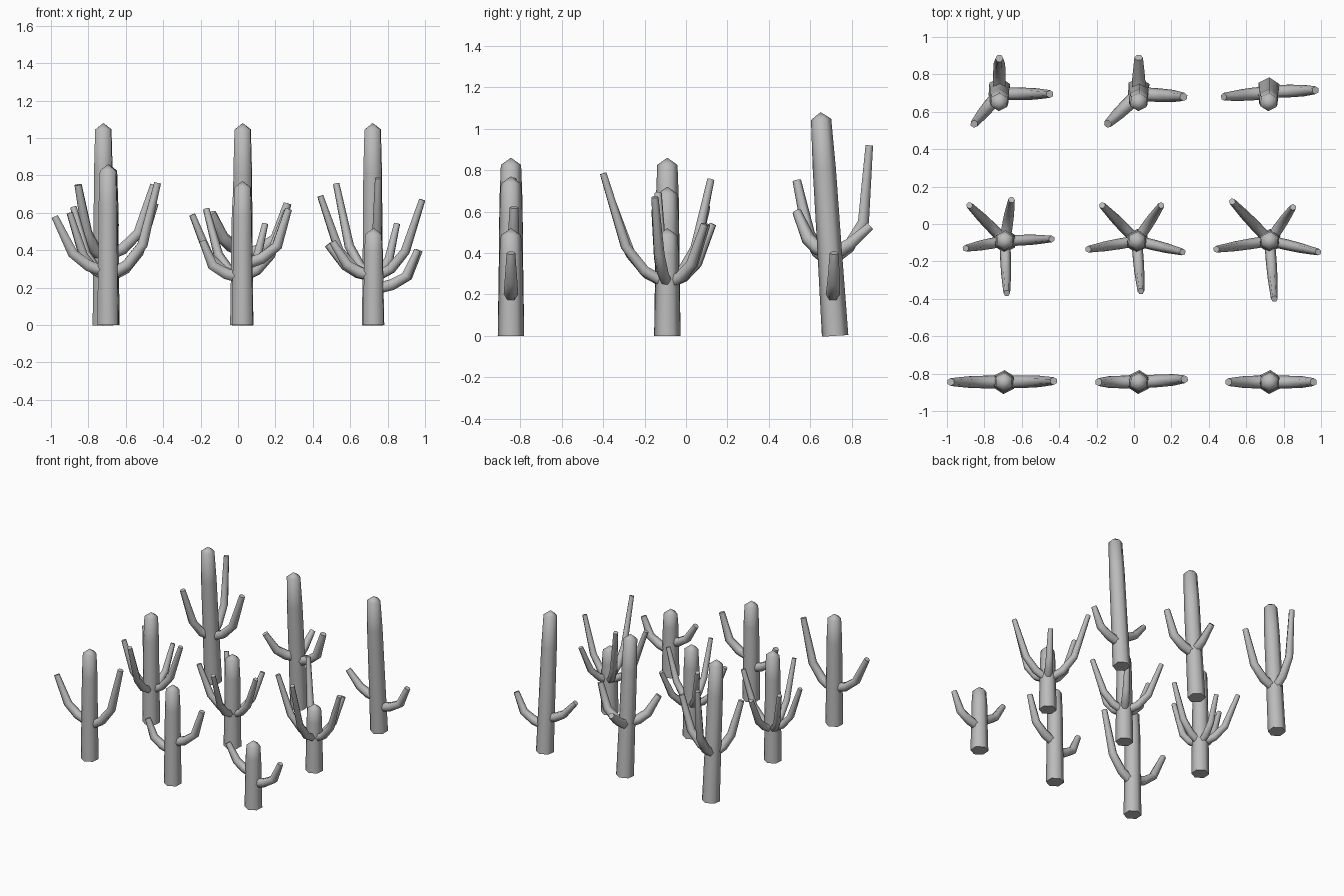
import bpy
import bmesh
import math
from mathutils import Vector

SIDES = 6

default_cube = bpy.data.objects.get("Cube")
if default_cube:
    bpy.data.objects.remove(default_cube, do_unlink=True)

# Single plain colour
grey = bpy.data.materials.new("plain_grey")
grey.use_nodes = True
grey.diffuse_color = (0.5, 0.5, 0.5, 1)
shader = next(n for n in grey.node_tree.nodes if n.type == 'BSDF_PRINCIPLED')
shader.inputs["Base Color"].default_value = grey.diffuse_color
shader.inputs["Roughness"].default_value = 0.8


def add_tube(bm, path, radii, side_hint):
    """Sweep a polygon along the path, mitred at each bend, with closed ends."""
    path = [Vector(p) for p in path]
    rings = []
    for i, point in enumerate(path):
        before = path[max(i - 1, 0)]
        after = path[min(i + 1, len(path) - 1)]
        tangent = (after - before).normalized()
        across = (side_hint - tangent * side_hint.dot(tangent)).normalized()
        other = tangent.cross(across)
        ring = []
        for k in range(SIDES):
            angle = math.tau * k / SIDES
            offset = across * math.cos(angle) + other * math.sin(angle)
            ring.append(bm.verts.new(point + offset * radii[i]))
        rings.append(ring)
    for low, high in zip(rings, rings[1:]):
        for k in range(SIDES):
            n = (k + 1) % SIDES
            bm.faces.new((low[k], low[n], high[n], high[k]))
    bm.faces.new(rings[0][::-1])
    bm.faces.new(rings[-1])
    return rings[-1]


def finish(bm, name):
    bmesh.ops.recalc_face_normals(bm, faces=bm.faces[:])
    mesh = bpy.data.meshes.new(name)
    bm.to_mesh(mesh)
    bm.free()
    mesh.materials.append(grey)
    obj = bpy.data.objects.new(name, mesh)
    bpy.context.collection.objects.link(obj)
    bpy.ops.object.select_all(action='DESELECT')
    obj.select_set(True)
    bpy.context.view_layer.objects.active = obj
    bpy.ops.object.shade_smooth_by_angle(angle=math.radians(62))


def cactus(name, x, y, height, arms, lean=0.0, thick=1.0):
    """Arms: tip offset x, tip offset y, joint height, tip height, bend position."""
    def axis(z):
        return Vector((x, y + lean * z / height, z))

    # Trunk with a pointed cap
    bm = bmesh.new()
    shoulder = height - 0.035
    levels = [0, height * 0.4, height * 0.75, shoulder]
    last = add_tube(bm, [axis(z) for z in levels],
                    [0.064, 0.059, 0.056, 0.049], Vector((0.9, 0.45, 0)))
    cap = next(f for f in bm.faces if set(f.verts) == set(last))
    tip = bmesh.ops.poke(bm, faces=[cap])["verts"][0]
    tip.co = axis(height)
    finish(bm, name + "_trunk")

    # Upswept tapering arms
    for i, (dx, dy, joint, top, bend) in enumerate(arms):
        start = axis(joint)
        end = Vector((x + dx, y + dy, top))
        path = []
        for along, rise in ((0, 0), (bend * 0.55, 0.12), (bend, 0.34), (1, 1)):
            point = start.lerp(end, along)
            point.z = joint + (top - joint) * rise
            path.append(point)
        bm = bmesh.new()
        outward = Vector((dx, dy, 0))
        sideways = outward.cross(Vector((0, 0, 1))).normalized()
        add_tube(bm, path, [r * thick for r in (0.034, 0.034, 0.031, 0.021)], sideways)
        finish(bm, f"{name}_arm_{i + 1}")


# Front row: two arms each
cactus("front_right", -0.695, -0.845, 0.86,
       [(-0.285, 0, 0.28, 0.58, 0.66), (0.265, 0.005, 0.26, 0.76, 0.7)])
cactus("front_middle", 0.025, -0.845, 0.77,
       [(-0.215, 0, 0.25, 0.45, 0.75), (0.245, 0.015, 0.32, 0.62, 0.75)])
cactus("front_left", 0.725, -0.845, 0.52,
       [(-0.22, 0, 0.26, 0.445, 0.65), (0.235, 0, 0.19, 0.4, 0.75)])

# Middle row: five arms each
cactus("middle_right", -0.69, -0.09, 0.86,
       [(-0.21, -0.04, 0.25, 0.6, 0.65), (-0.19, 0.19, 0.25, 0.63, 0.65),
        (0.035, 0.22, 0.25, 0.54, 0.65), (0.25, 0.01, 0.25, 0.65, 0.65),
        (0.01, -0.28, 0.25, 0.69, 0.65)], thick=0.85)
cactus("middle_centre", 0.015, -0.09, 0.72,
       [(-0.26, -0.045, 0.25, 0.59, 0.65), (-0.185, 0.19, 0.25, 0.62, 0.65),
        (0.13, 0.19, 0.25, 0.54, 0.65), (0.245, -0.06, 0.25, 0.61, 0.65),
        (0.022, -0.27, 0.25, 0.66, 0.65)], thick=0.85)
cactus("middle_left", 0.725, -0.09, 0.52,
       [(-0.285, -0.045, 0.25, 0.69, 0.65), (-0.2, 0.21, 0.25, 0.755, 0.65),
        (0.125, 0.18, 0.25, 0.54, 0.65), (0.26, -0.06, 0.25, 0.67, 0.65),
        (0.025, -0.31, 0.25, 0.785, 0.65)], thick=0.85)

# Back row: tall leaning trunks
cactus("back_right", -0.72, 0.72, 1.08,
       [(-0.135, -0.185, 0.36, 0.75, 0.65), (0, 0.165, 0.36, 0.92, 0.85),
        (0.27, -0.025, 0.36, 0.75, 0.7)], lean=-0.07)
cactus("back_middle", 0.025, 0.72, 1.08,
       [(-0.165, -0.185, 0.4, 0.6, 0.65), (0, 0.17, 0.4, 0.53, 0.5),
        (0.24, -0.04, 0.37, 0.65, 0.75)], lean=-0.07, thick=1.08)
cactus("back_left", 0.72, 0.72, 1.08,
       [(-0.24, -0.04, 0.26, 0.43, 0.6), (0.25, -0.005, 0.19, 0.4, 0.75)],
       lean=-0.07)
